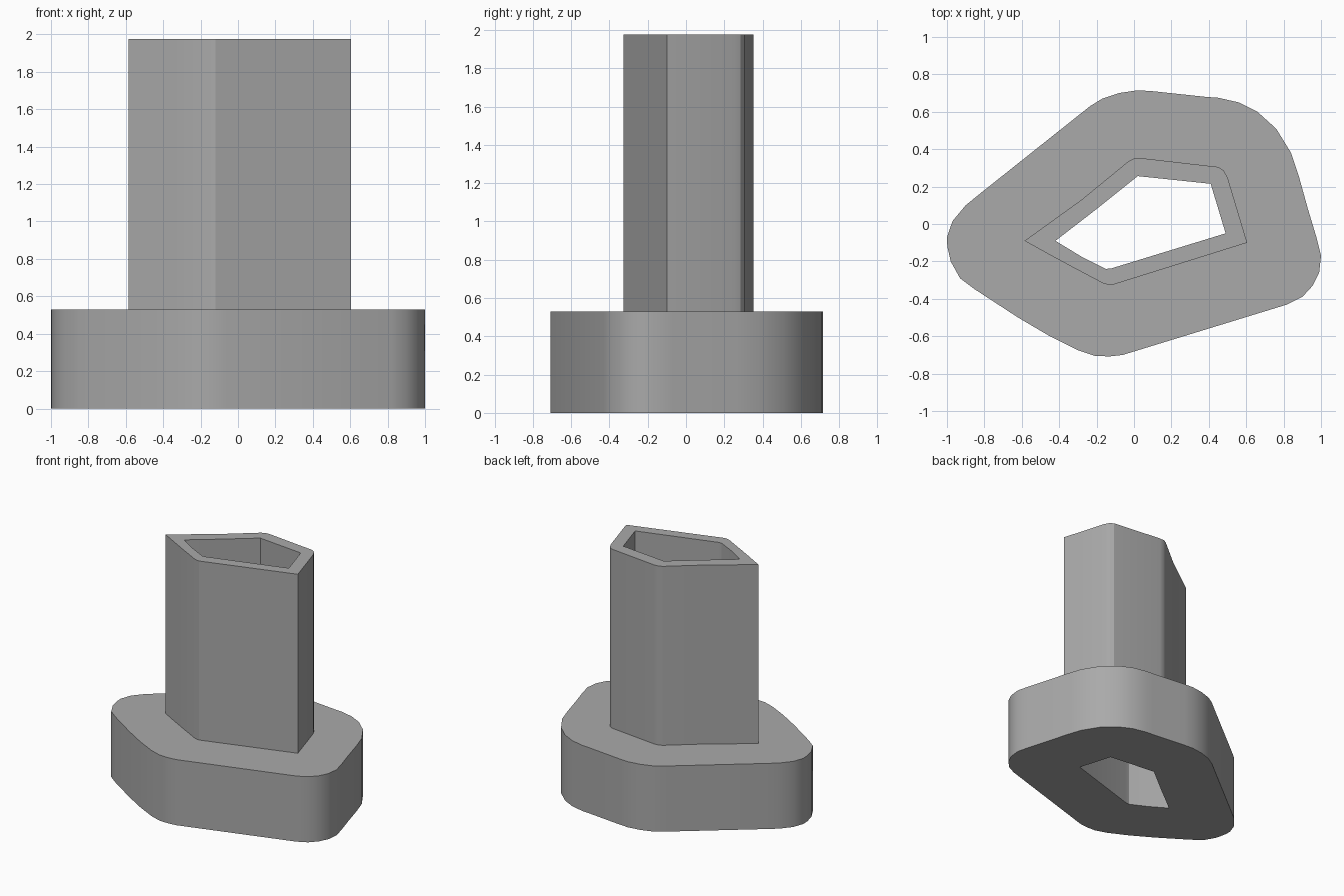
import bpy
import bmesh
import math

cube = bpy.data.objects.get("Cube")
if cube:
    bpy.data.objects.remove(cube, do_unlink=True)

FLANGE_TOP = 0.53
COLUMN_TOP = 1.976

# Plan outlines, counter-clockwise seen from above
OUTER = [(-.998, -.12), (-.98, -.2), (-.93, -.29), (-.85, -.35), (-.62, -.5),
         (-.45, -.6), (-.3, -.675), (-.21, -.705), (-.13, -.708), (-.06, -.7),
         (.82, -.43), (.9, -.39), (.955, -.33), (.99, -.26), (1, -.17),
         (.975, -.07), (.93, .08), (.88, .26), (.84, .38), (.76, .51),
         (.66, .6), (.56, .65), (.45, .675), (.38, .68), (.1, .71),
         (.02, .715), (-.08, .7), (-.17, .67), (-.235, .63), (-.82, .165),
         (-.9, .1), (-.97, .016), (-1, -.07)]
MIDDLE = [(-.585, -.09), (-.45, -.165), (-.33, -.23), (-.16, -.32),
          (-.12, -.327), (.605, -.1), (.5, .25), (.48, .285), (.45, .305),
          (.04, .352), (0, .35), (-.03, .335), (-.28, .13)]
HOLE = [(-.42, -.09), (-.28, -.175), (-.15, -.24), (-.12, -.237),
        (.49, -.05), (.41, .215), (.02, .256), (-.2, .08)]

grey = bpy.data.materials.new("plain grey")
grey.use_nodes = True
COLOUR = (0.4, 0.4, 0.4, 1)
grey.diffuse_color = COLOUR
grey.node_tree.nodes["Principled BSDF"].inputs["Base Color"].default_value = COLOUR


def ring(bm, outline, z):
    return [bm.verts.new((x, y, z)) for x, y in outline]


def wall(bm, low, high, outward=True):
    """Join two matching rings with upright faces."""
    for i in range(len(low)):
        j = (i + 1) % len(low)
        quad = [low[i], low[j], high[j], high[i]]
        bm.faces.new(quad if outward else quad[::-1])


def cap(bm, outside, inside, up):
    """Fill the flat band between two rings, facing up or down."""
    edges = []
    for loop in (outside, inside):
        for a, b in zip(loop, loop[1:] + loop[:1]):
            edges.append(bm.edges.get((a, b)) or bm.edges.new((a, b)))
    filled = bmesh.ops.triangle_fill(bm, edges=edges, use_beauty=True)
    for item in filled["geom"]:
        if isinstance(item, bmesh.types.BMFace):
            item.normal_update()
            if (item.normal.z > 0) != up:
                item.normal_flip()


def finish(bm, name):
    mesh = bpy.data.meshes.new(name)
    bm.to_mesh(mesh)
    bm.free()
    mesh.materials.append(grey)
    obj = bpy.data.objects.new(name, mesh)
    bpy.context.collection.objects.link(obj)
    bpy.ops.object.select_all(action='DESELECT')
    obj.select_set(True)
    bpy.context.view_layer.objects.active = obj
    bpy.ops.object.shade_smooth_by_angle(angle=math.radians(25))


# Wide base flange, open where the column stands
bm = bmesh.new()
foot, shoulder = ring(bm, OUTER, 0), ring(bm, OUTER, FLANGE_TOP)
wall(bm, foot, shoulder)
cap(bm, foot, ring(bm, HOLE, 0), up=False)
cap(bm, shoulder, ring(bm, MIDDLE, FLANGE_TOP), up=True)
finish(bm, "base_flange")

# Hollow column, with its bore running down through the flange
bm = bmesh.new()
bottom, top = ring(bm, MIDDLE, FLANGE_TOP), ring(bm, MIDDLE, COLUMN_TOP)
bore_low, bore_top = ring(bm, HOLE, 0), ring(bm, HOLE, COLUMN_TOP)
wall(bm, bottom, top)
wall(bm, bore_low, bore_top, outward=False)
cap(bm, top, bore_top, up=True)
finish(bm, "hollow_column")
